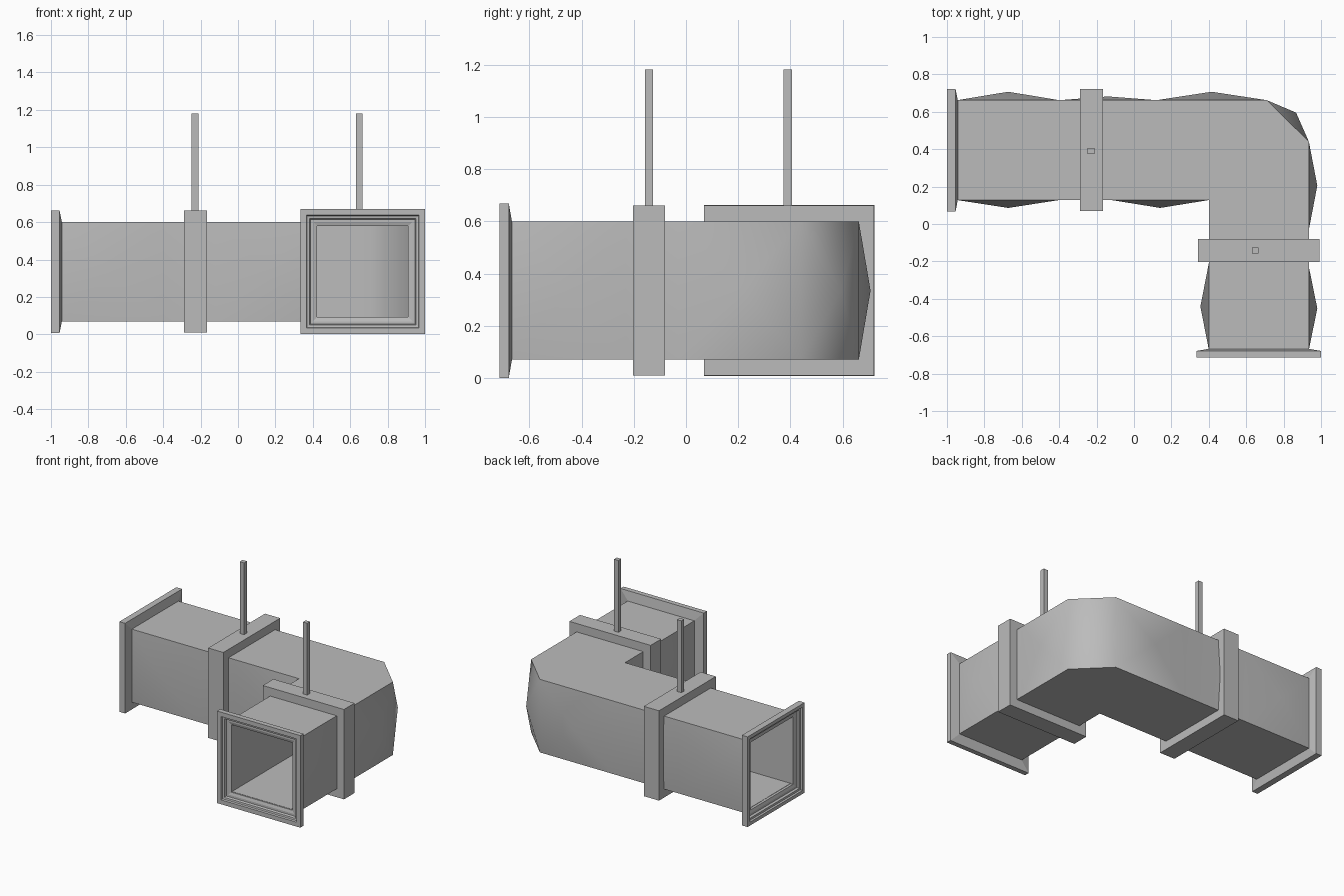
import bpy, bmesh, math
from mathutils import Vector

if "Cube" in bpy.data.objects:
    bpy.data.objects.remove(bpy.data.objects["Cube"])

steel = bpy.data.materials.new("galvanised_grey")
steel.use_nodes = True
GREY = (0.5, 0.5, 0.5, 1)
steel.diffuse_color = GREY
steel.node_tree.nodes["Principled BSDF"].inputs["Base Color"].default_value = GREY

CZ = 0.335                        # height of the duct axis
LONG_Y, SHORT_X = 0.395, 0.667    # axes of the two legs


def finish(name, bm, smooth_angle=None):
    bmesh.ops.recalc_face_normals(bm, faces=bm.faces)
    mesh = bpy.data.meshes.new(name)
    bm.to_mesh(mesh)
    bm.free()
    mesh.materials.append(steel)
    obj = bpy.data.objects.new(name, mesh)
    bpy.context.collection.objects.link(obj)
    if smooth_angle:
        bpy.ops.object.select_all(action='DESELECT')
        obj.select_set(True)
        bpy.context.view_layer.objects.active = obj
        bpy.ops.object.shade_smooth_by_angle(angle=math.radians(smooth_angle))
    return obj


def add_wall(bm, points, bulges, z0, z1, side):
    """Upright wall along a path; each panel may swell to a point at its middle."""
    low = [bm.verts.new((x, y, z0)) for x, y in points]
    high = [bm.verts.new((x, y, z1)) for x, y in points]
    for i, bulge in enumerate(bulges):
        quad = [low[i], low[i + 1], high[i + 1], high[i]]
        if not bulge:
            bm.faces.new(quad)
            continue
        run = (low[i + 1].co - low[i].co).normalized()
        out = Vector((-run.y, run.x, 0)) * side
        mid = sum((v.co for v in quad), Vector()) / 4
        tip = bm.verts.new(mid + out * bulge)
        for k in range(4):
            bm.faces.new((quad[k], quad[(k + 1) % 4], tip))
    return low, high


def add_tube(bm, outer, outer_bulge, inner, inner_bulge, z0, z1):
    """Two walls closed by a floor and a roof; returns the two end loops."""
    a_low, a_high = add_wall(bm, outer, outer_bulge, z0, z1, 1)
    b_low, b_high = add_wall(bm, inner, inner_bulge, z0, z1, -1)
    bm.faces.new(a_low + b_low[::-1])
    bm.faces.new(a_high + b_high[::-1])
    return [[a_low[k], a_high[k], b_high[k], b_low[k]] for k in (0, -1)]


def bridge(bm, loop_a, loop_b):
    for k in range(4):
        n = (k + 1) % 4
        bm.faces.new((loop_a[k], loop_a[n], loop_b[n], loop_b[k]))


# Elbow duct: swollen outer skin, straight lining, joined at both mouths
duct = bmesh.new()
skin = add_tube(
    duct,
    [(-.945, .662), (-.4, .662), (.12, .662), (.71, .662),
     (.935, .44), (.935, -.03), (.935, -.23), (.935, -.672)],
    [.045, .02, .045, .0625, .045, 0, .045],
    [(-.945, .128), (-.4, .128), (-.12, .128), (.4, .128), (.4, -.21), (.4, -.672)],
    [.042, 0, .042, 0, .045],
    .07, .6)
lining = add_tube(
    duct,
    [(-.945, .638), (.7, .638), (.91, .43), (.91, -.672)], [0] * 3,
    [(-.945, .15), (.422, .15), (.422, -.672)], [0] * 2,
    .092, .578)
for outer_loop, inner_loop in zip(skin, lining):
    bridge(duct, outer_loop, inner_loop)
finish("elbow_duct", duct, 50)


def square_ring(name, axis, start, profile):
    """Sweep a closed (half size, depth) profile around a square on one leg."""
    bm = bmesh.new()
    loops = []
    for half, depth in profile:
        loop = []
        for su, sv in ((-1, -1), (1, -1), (1, 1), (-1, 1)):
            u, z, along = su * half, CZ + sv * half, start + depth
            co = (along, LONG_Y + u, z) if axis == "x" else (SHORT_X + u, along, z)
            loop.append(bm.verts.new(co))
        loops.append(loop)
    for i, loop in enumerate(loops):
        bridge(bm, loop, loops[(i + 1) % len(loops)])
    return finish(name, bm)


# End flanges with a stepped recess and a sloped back
def flange(name, axis, start, half, thick):
    square_ring(name, axis, start, [
        (half, 0), (half, thick), (.266, thick + .012), (.245, thick + .012),
        (.245, .036), (.265, .03), (.28, .03), (.285, .014), (.298, .012), (.302, 0)])


flange("left_flange", "x", -1, .327, .046)
flange("front_flange", "y", -.715, .334, .036)

# Hanger collars
collar = [(.326, 0), (.326, .122), (.255, .122), (.255, 0)]
square_ring("long_leg_collar", "x", -.288, collar)
square_ring("short_leg_collar", "y", -.203, collar)

# Hanger rods
for name, x, y in (("long_leg_rod", -.23, .39), ("short_leg_rod", .649, -.142)):
    rod = bmesh.new()
    bmesh.ops.create_cube(rod, size=1)
    bmesh.ops.scale(rod, vec=(.035, .032, .53), verts=rod.verts)
    bmesh.ops.translate(rod, vec=(x, y, .917), verts=rod.verts)
    finish(name, rod)
